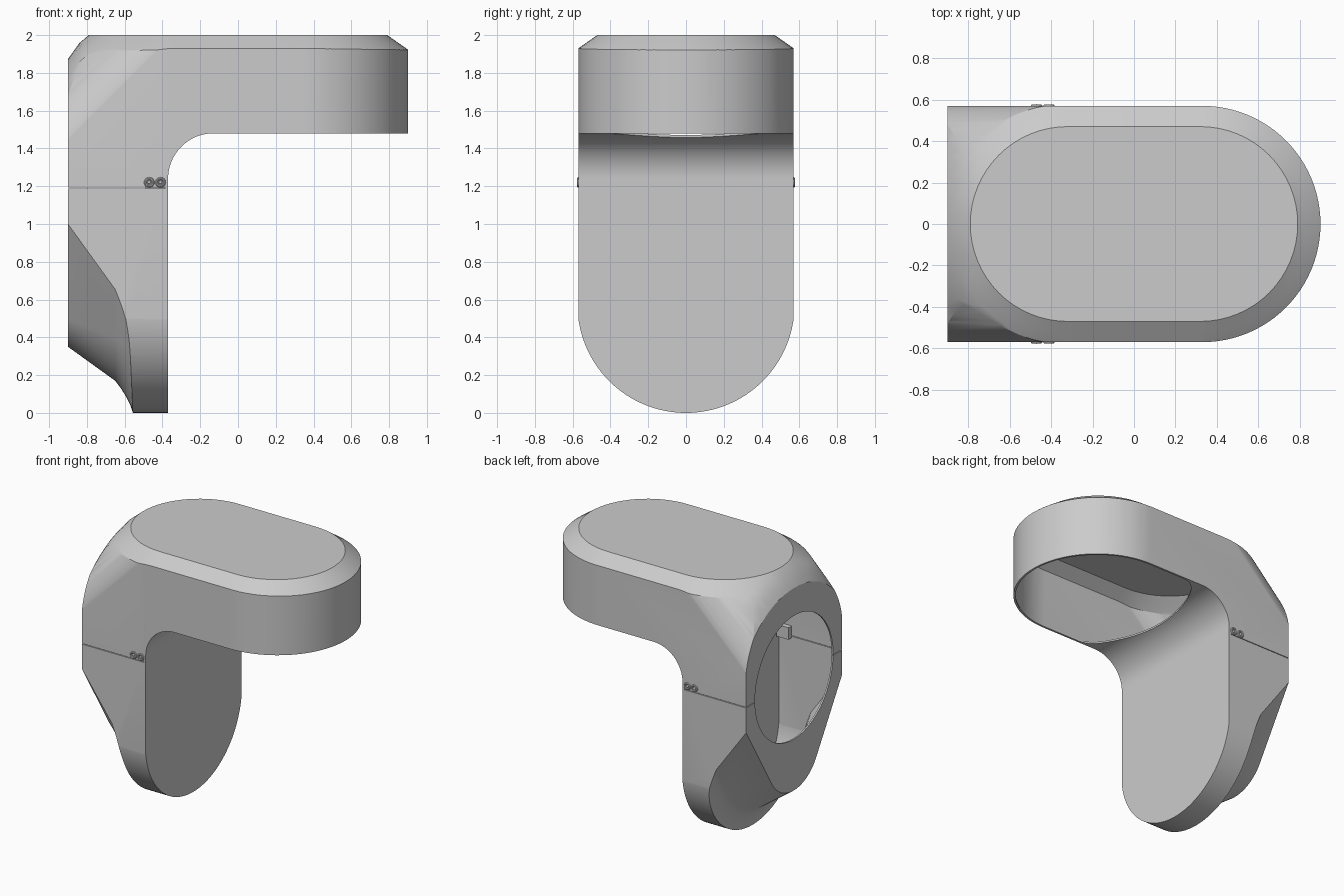
import bpy, bmesh
from math import sin, cos, pi, radians
from mathutils import Vector

cube = bpy.data.objects.get("Cube")
if cube:
    bpy.data.objects.remove(cube, do_unlink=True)

grey = bpy.data.materials.new("plain grey")
grey.use_nodes = True
grey.diffuse_color = (0.6, 0.6, 0.6, 1)
grey.node_tree.nodes["Principled BSDF"].inputs["Base Color"].default_value = (0.6, 0.6, 0.6, 1)

WALL = 0.012


def loft(name, rings):
    """Closed solid through a list of equally long rings."""
    bm = bmesh.new()
    rows = [[bm.verts.new(p) for p in ring] for ring in rings]
    n = len(rows[0])
    for a, b in zip(rows, rows[1:]):
        for i in range(n):
            j = (i + 1) % n
            bm.faces.new((a[i], a[j], b[j], b[i]))
    bm.faces.new(rows[0])
    bm.faces.new(rows[-1])
    bmesh.ops.recalc_face_normals(bm, faces=bm.faces)
    mesh = bpy.data.meshes.new(name)
    bm.to_mesh(mesh)
    bm.free()
    mesh.materials.append(grey)
    ob = bpy.data.objects.new(name, mesh)
    bpy.context.collection.objects.link(ob)
    return ob


def prism(name, pts, place, lo, hi):
    return loft(name, [[place(u, v, w) for u, v in pts] for w in (lo, hi)])


def arc(cx, cy, rx, start, end, n=32, ry=None):
    ry = rx if ry is None else ry
    angles = [radians(start + (end - start) * i / n) for i in range(n + 1)]
    return [(cx + rx * cos(a), cy + ry * sin(a)) for a in angles]


def combine(ob, other, operation):
    mod = ob.modifiers.new("cut", 'BOOLEAN')
    mod.operation, mod.object, mod.solver = operation, other, 'EXACT'
    bpy.context.view_layer.objects.active = ob
    bpy.ops.object.modifier_apply(modifier=mod.name)
    bpy.data.objects.remove(other, do_unlink=True)


along_x = lambda y, z, x: (x, y, z)
along_y = lambda x, z, y: (x, y, z)
along_z = lambda x, y, z: (x, y, z)
diagonal = lambda s, y, t: ((t - s) / 2, y, (t + s) / 2)


def roof_ring(d, t):
    """Stadium ring that drops away as it grows outward."""
    r = 0.47 + d
    pts = arc(0.32, 0, r, -90, 90) + arc(-0.32, 0, r, 90, 270)
    drop = 0.7 * d + 2.3 * max(0, d - 0.1) ** 2
    return [(x, y, 2 - t - drop - 0.7 * max(0, -x - 0.83)) for x, y in pts]


def chamfer_ring(x, d):
    """Rounded V outline at one station of the lower back."""
    r = 0.31 + d
    pts = arc(0, 0.66, r, -148.7, -31.3)
    (y0, z0), (y1, z1) = pts[0], pts[-1]
    pts = [(y0 - 1.56, z0 + 2.56)] + pts + [(y1 + 1.56, z1 + 2.56)]
    return [(x, y, z) for y, z in pts]


def housing(name, t):
    """Whole outer form, shrunk inward by t."""
    # Bent side outline with the inner fillet
    side = [(-0.9 + t, -0.1), (-0.37 - t, -0.1)]
    side += arc(-0.13, 1.24, 0.24 + t, 180, 90, 20)
    side += [(1.1, 1.48 + t), (1.1, 2.2), (-0.9 + t, 2.2)]
    ob = prism(name, side, along_y, -0.7, 0.7)

    # Plan outline with the round nose
    r = 0.57 - t
    plan = [(-1.2, -r)] + arc(0.33, 0, r, -90, 90, 48) + [(-1.2, r)]
    combine(ob, prism("plan", plan, along_z, -0.3, 2.4), 'INTERSECT')

    # Round foot of the leg
    foot = [(-0.8, 0.575)] + arc(0, 0.575, 0.575 - t, 180, 360, 64)
    foot += [(0.8, 0.575), (0.8, 2.5), (-0.8, 2.5)]
    combine(ob, prism("foot", foot, along_x, -1.5, 1.5), 'INTERSECT')

    # Chamfered roof that sweeps down at the back
    steps = (0, 0.05, 0.1, 0.14, 0.18, 0.22, 0.26, 0.3, 0.35, 0.4, 0.6)
    rings = [roof_ring(d, t) for d in steps]
    rings.append([(x, y, -0.5) for x, y, z in rings[-1]])
    combine(ob, loft("roof", rings), 'INTERSECT')

    # Rolled upper back corners
    curve = [(2.28 + 0.04 * i, 0.575 - t - 1.085 * (0.04 * i) ** 2) for i in range(17)]
    half = [(-1.5, 0.575 - t)] + curve
    corners = half + [(s, -y) for s, y in reversed(half)]
    combine(ob, prism("corners", corners, diagonal, -4, 5), 'INTERSECT')

    # Hollowed chamfer around the lower back
    stations = ((-1, -0.07), (-0.9, 0), (-0.65, 0.18), (-0.62, 0.22), (-0.595, 0.26),
                (-0.57, 0.31), (-0.55, 0.37), (-0.54, 1.5), (1.3, 1.5))
    chamfer = loft("chamfer", [chamfer_ring(x, d - t) for x, d in stations])
    combine(ob, chamfer, 'INTERSECT')
    return ob


# Thin shell
shell = housing("housing_shell", 0)
combine(shell, housing("cavity", WALL), 'DIFFERENCE')

# Round port in the back wall
port = arc(0, 1.2, 0.465, 0, 354.375, 63)
combine(shell, prism("port", port, along_x, -1.1, -0.8), 'DIFFERENCE')

# Opening under the head
opening = arc(0.33, 0, 0.555, -90, 90, 48) + arc(0.02, 0, 0.25, 90, 270, 40, ry=0.555)
combine(shell, prism("opening", opening, along_z, 1.3, 1.56), 'DIFFERENCE')

# Parting seam around the leg
seam = [(-1, -0.8), (-0.385, -0.8), (-0.385, 0.8), (-1, 0.8)]
combine(shell, prism("seam", seam, along_z, 1.187, 1.192), 'DIFFERENCE')


def finish(ob, name):
    ob.name = name
    if not ob.data.materials:
        ob.data.materials.append(grey)
    bpy.ops.object.select_all(action='DESELECT')
    ob.select_set(True)
    bpy.context.view_layer.objects.active = ob
    bpy.ops.object.shade_smooth_by_angle(angle=radians(25))


finish(shell, "housing_shell")

# Paired fasteners outside and clip blocks inside
for sign, label in ((1, "left"), (-1, "right")):
    for i, x in enumerate((-0.47, -0.41)):
        bpy.ops.mesh.primitive_torus_add(major_radius=0.02, minor_radius=0.008,
                                         major_segments=24, minor_segments=10,
                                         location=(x, sign * 0.569, 1.22),
                                         rotation=(pi / 2, 0, 0))
        finish(bpy.context.object, f"fastener_rim_{label}_{i}")
        bpy.ops.mesh.primitive_uv_sphere_add(segments=16, ring_count=8, radius=0.009,
                                             location=(x, sign * 0.569, 1.22))
        finish(bpy.context.object, f"fastener_pin_{label}_{i}")
    bpy.ops.mesh.primitive_cube_add(size=1, location=(-0.44, sign * 0.54, 1.22))
    block = bpy.context.object
    block.scale = Vector((0.1, 0.04, 0.09))
    finish(block, f"clip_block_{label}")
